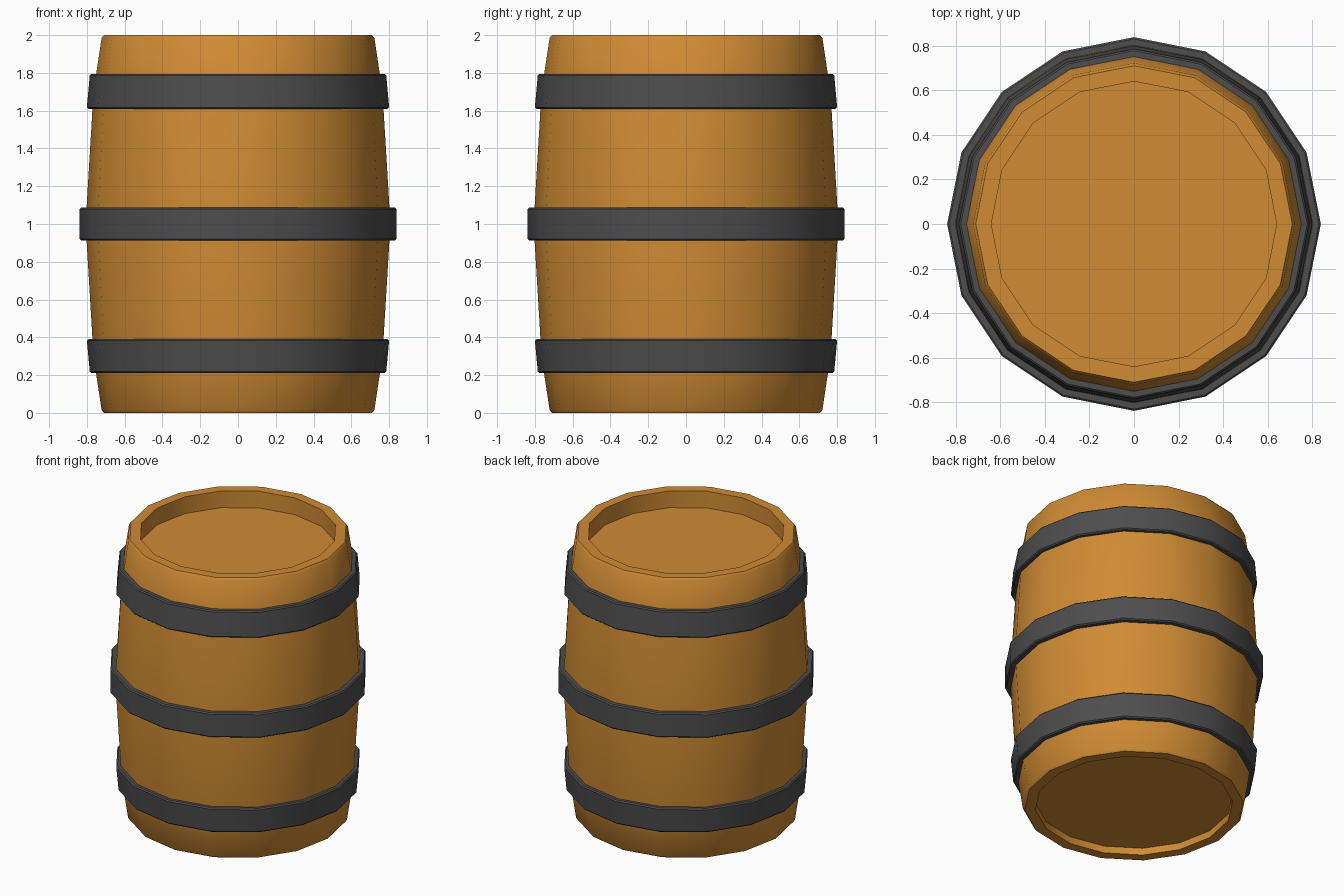
import bpy, bmesh, math

if "Cube" in bpy.data.objects:
    bpy.data.objects.remove(bpy.data.objects["Cube"])

SIDES = 16


def material(name, rgb):
    m = bpy.data.materials.new(name)
    m.diffuse_color = (*rgb, 1.0)
    m.use_nodes = True
    m.node_tree.nodes["Principled BSDF"].inputs["Base Color"].default_value = m.diffuse_color
    return m


wood = material("orange wood", (0.63, 0.26, 0.034))
iron = material("dark iron", (0.075, 0.075, 0.075))


def lathe(name, profile, mat, closed):
    """Spin an (r, z) profile; open profiles get flat end caps."""
    bm = bmesh.new()
    rings = []
    for r, z in profile:
        rings.append([bm.verts.new((r * math.cos(2 * math.pi * i / SIDES),
                                    r * math.sin(2 * math.pi * i / SIDES), z))
                      for i in range(SIDES)])
    pairs = list(zip(rings, rings[1:]))
    if closed:
        pairs.append((rings[-1], rings[0]))
    for a, b in pairs:
        for i in range(SIDES):
            j = (i + 1) % SIDES
            bm.faces.new((a[i], a[j], b[j], b[i]))
    if not closed:
        bm.faces.new(rings[0][::-1])
        bm.faces.new(rings[-1])
    bmesh.ops.recalc_face_normals(bm, faces=bm.faces)
    me = bpy.data.meshes.new(name)
    bm.to_mesh(me)
    bm.free()
    me.materials.append(mat)
    ob = bpy.data.objects.new(name, me)
    bpy.context.collection.objects.link(ob)
    bpy.ops.object.select_all(action='DESELECT')
    ob.select_set(True)
    bpy.context.view_layer.objects.active = ob
    bpy.ops.object.shade_smooth_by_angle(angle=math.radians(30))
    return ob


# Bulging staves with a rim and a recessed head at both ends
lathe("barrel_body", [
    (0.64, 0.05), (0.64, 0.0), (0.71, 0.0), (0.722, 0.015), (0.765, 0.30),
    (0.807, 1.0),
    (0.765, 1.70), (0.722, 1.985), (0.71, 2.0), (0.64, 2.0), (0.64, 1.88),
], wood, closed=False)


# Iron hoops with small chamfers on the outer edges
def hoop(name, z0, z1, r0, r1, inner):
    c = 0.008
    lathe(name, [
        (inner, z0), (r0 - c, z0), (r0, z0 + c),
        (r1, z1 - c), (r1 - c, z1), (inner, z1),
    ], iron, closed=True)


hoop("lower_hoop", 0.212, 0.39, 0.785, 0.80, 0.73)
hoop("middle_hoop", 0.913, 1.087, 0.838, 0.838, 0.78)
hoop("upper_hoop", 1.61, 1.788 + 0.006, 0.80, 0.785, 0.73)
